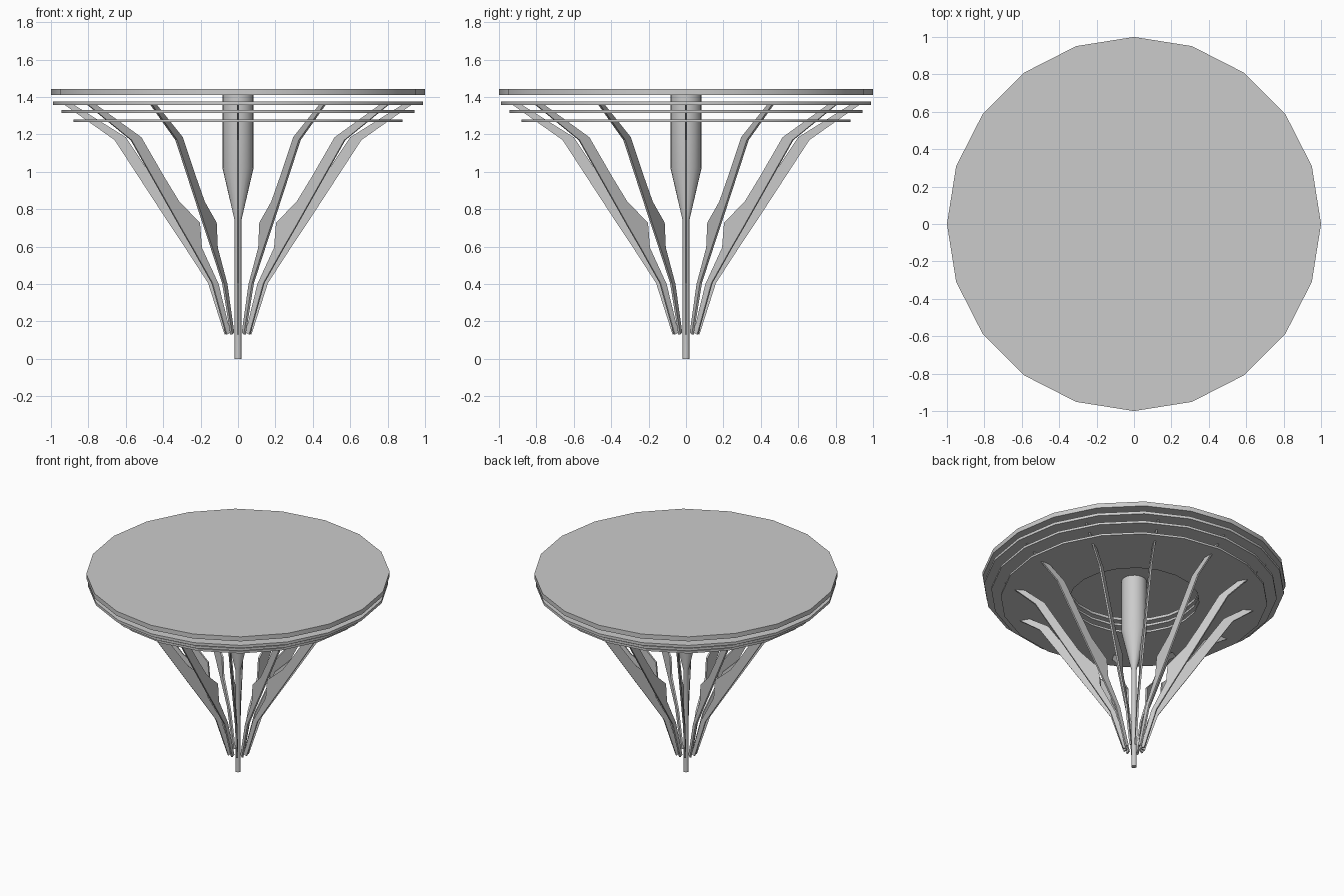
import bpy, bmesh, math

if "Cube" in bpy.data.objects:
    bpy.data.objects.remove(bpy.data.objects["Cube"])

SIDES = 20


def make_object(name, bm, smooth=False):
    bmesh.ops.recalc_face_normals(bm, faces=bm.faces[:])
    mesh = bpy.data.meshes.new(name)
    bm.to_mesh(mesh)
    bm.free()
    obj = bpy.data.objects.new(name, mesh)
    bpy.context.collection.objects.link(obj)
    if smooth:
        bpy.ops.object.select_all(action='DESELECT')
        obj.select_set(True)
        bpy.context.view_layer.objects.active = obj
        bpy.ops.object.shade_smooth_by_angle(angle=math.radians(30))
    return obj


def lathe(name, profile, closed=False):
    """Revolve (radius, z) points; open profiles get end caps."""
    bm = bmesh.new()
    loops = []
    for r, z in profile:
        loops.append([bm.verts.new((r * math.cos(2 * math.pi * i / SIDES),
                                    r * math.sin(2 * math.pi * i / SIDES), z))
                      for i in range(SIDES)])
    pairs = list(zip(loops, loops[1:]))
    if closed:
        pairs.append((loops[-1], loops[0]))
    else:
        bm.faces.new(loops[0])
        bm.faces.new(loops[-1])
    for a, b in pairs:
        for i in range(SIDES):
            j = (i + 1) % SIDES
            bm.faces.new((a[i], a[j], b[j], b[i]))
    return make_object(name, bm, smooth=True)


# Solid table top
lathe("table_top", [(1.0, 1.41), (1.0, 1.443)])

# Three stepped rings below the top, sharing a central opening
for k, (radius, z0, z1) in enumerate([(0.99, 1.356, 1.376),
                                      (0.943, 1.314, 1.331),
                                      (0.88, 1.266, 1.281)]):
    lathe(f"under_ring_{k + 1}",
          [(0.43, z0), (radius, z0), (radius, z1), (0.43, z1)], closed=True)

# Central column: thin stem flaring to a thick neck
lathe("central_column", [(0.018, 0), (0.018, 0.74), (0.083, 1.02), (0.083, 1.41)])

# Twelve flat radial struts cut from one profile (radius, z)
STRUT = [(0.072, 0.13), (0.16, 0.405), (0.28, 0.59), (0.36, 0.71), (0.66, 1.17),
         (0.93, 1.36), (0.88, 1.36), (0.60, 1.185), (0.46, 0.975), (0.365, 0.84),
         (0.238, 0.728), (0.226, 0.594), (0.123, 0.40), (0.05, 0.14)]
HALF = 0.006
for k in range(12):
    bm = bmesh.new()
    near = [bm.verts.new((r, -HALF, z)) for r, z in STRUT]
    far = [bm.verts.new((r, HALF, z)) for r, z in STRUT]
    bm.faces.new(near)
    bm.faces.new(far[::-1])
    for i in range(len(STRUT)):
        j = (i + 1) % len(STRUT)
        bm.faces.new((near[j], near[i], far[i], far[j]))
    strut = make_object(f"strut_{k + 1}", bm)
    strut.rotation_euler.z = math.radians(30 * k)
